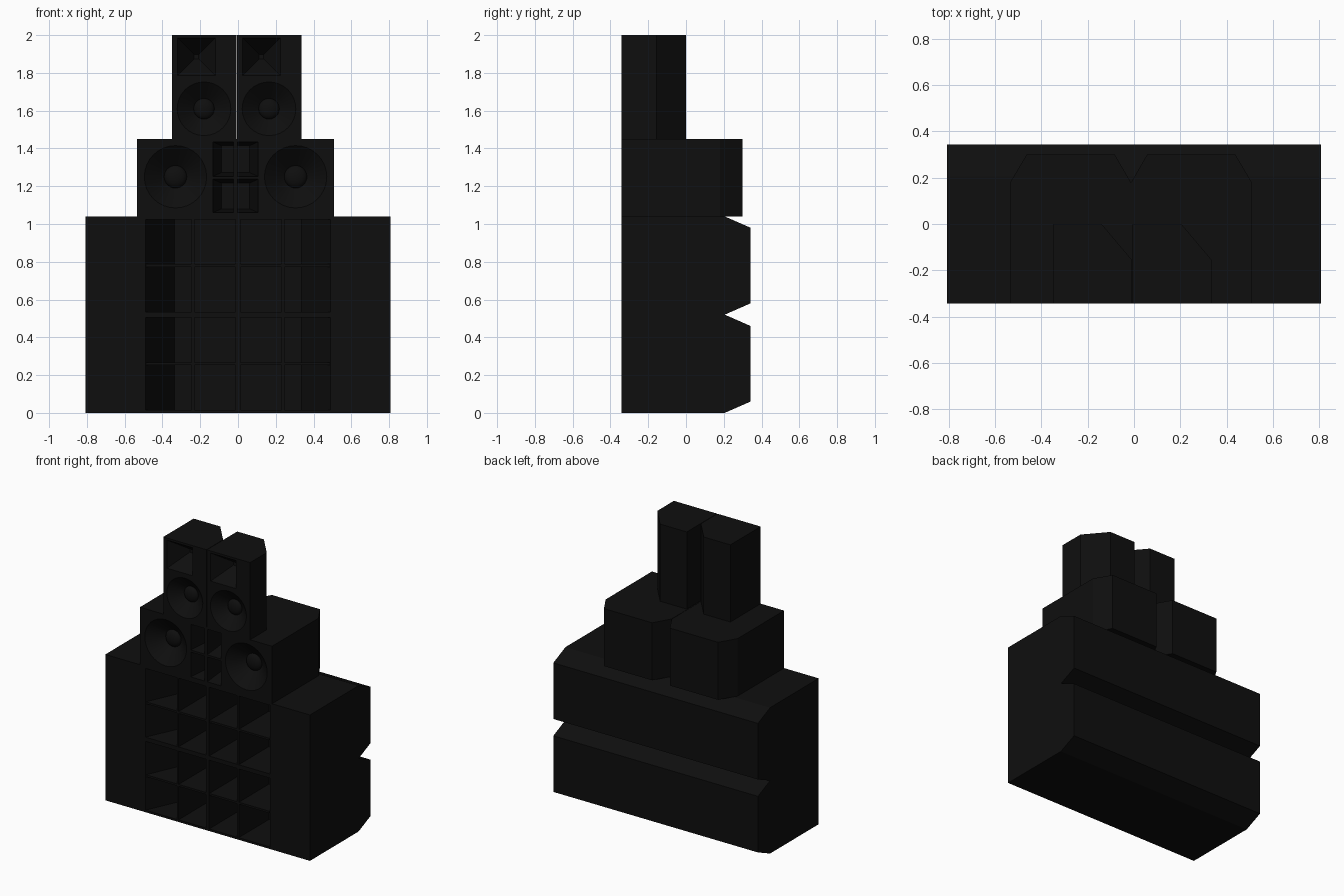
import bpy
import bmesh
from math import cos, sin, pi
from mathutils import Matrix

if "Cube" in bpy.data.objects:
    bpy.data.objects.remove(bpy.data.objects["Cube"])

black = bpy.data.materials.new("matte black")
black.use_nodes = True
BLACK = (0.0045, 0.0045, 0.0045, 1)
black.diffuse_color = BLACK
shader = black.node_tree.nodes["Principled BSDF"]
shader.inputs["Base Color"].default_value = BLACK
shader.inputs["Roughness"].default_value = 0.8

FRONT = -0.342


def finish(name, bm):
    bmesh.ops.recalc_face_normals(bm, faces=bm.faces)
    mesh = bpy.data.meshes.new(name)
    bm.to_mesh(mesh)
    bm.free()
    mesh.materials.append(black)
    obj = bpy.data.objects.new(name, mesh)
    bpy.context.collection.objects.link(obj)
    return obj


def loft(name, rings):
    """Closed solid through rings with equal point counts."""
    bm = bmesh.new()
    loops = [[bm.verts.new(p) for p in ring] for ring in rings]
    for a, b in zip(loops, loops[1:]):
        for i in range(len(a)):
            j = (i + 1) % len(a)
            bm.faces.new((a[i], a[j], b[j], b[i]))
    bm.faces.new(loops[0])
    bm.faces.new(loops[-1])
    return finish(name, bm)


def rect(x0, x1, z0, z1, y):
    return [(x0, y, z0), (x1, y, z0), (x1, y, z1), (x0, y, z1)]


def circle(x, z, r, y, n=32):
    return [(x + r * cos(2 * pi * i / n), y, z + r * sin(2 * pi * i / n)) for i in range(n)]


def box(name, x0, x1, y0, y1, z0, z1):
    return loft(name, [rect(x0, x1, z0, z1, y0), rect(x0, x1, z0, z1, y1)])


def upright(name, plan, z0, z1):
    return loft(name, [[(x, y, z) for x, y in plan] for z in (z0, z1)])


def carve(body, cutter):
    mod = body.modifiers.new("recess", 'BOOLEAN')
    mod.operation = 'DIFFERENCE'
    mod.solver = 'EXACT'
    mod.object = cutter
    bpy.context.view_layer.objects.active = body
    bpy.ops.object.modifier_apply(modifier=mod.name)
    bpy.data.objects.remove(cutter)


def carve_horn(body, mouth, throat, depth):
    carve(body, loft("horn_cutter", [rect(*mouth, FRONT - 0.03), rect(*mouth, FRONT),
                                     rect(*throat, FRONT + depth)]))


def add_driver(body, name, x, z, r, depth, cap):
    """Conical recess with a domed dust cap at its bottom."""
    carve(body, loft("cone_cutter", [circle(x, z, r, FRONT - 0.03), circle(x, z, r, FRONT),
                                     circle(x, z, cap, FRONT + depth)]))
    bm = bmesh.new()
    bmesh.ops.create_uvsphere(bm, u_segments=24, v_segments=12, radius=cap,
                              matrix=Matrix.Translation((x, FRONT + depth, z))
                              @ Matrix.Diagonal((1, 0.5, 1, 1)))
    smooth(finish(name + "_dust_cap", bm))
    smooth(body)


def smooth(obj):
    bpy.ops.object.select_all(action='DESELECT')
    obj.select_set(True)
    bpy.context.view_layer.objects.active = obj
    bpy.ops.object.shade_smooth_by_angle(angle=0.5)


# Four bass bins: two high, mirrored side to side
H = 0.52
for side, s in (("left", 1), ("right", -1)):
    for level, z in (("lower", 0), ("upper", H)):
        name = f"{side}_{level}_bass"
        profile = [(FRONT, 0), (0.205, 0), (0.342, 0.06), (0.342, H - 0.06), (0.205, H), (FRONT, H)]
        body = loft(name + "_bin", [[(s * x, y, z + h) for y, h in profile] for x in (0, 0.807)])
        zs = (z + 0.015, z + H - 0.015)
        carve_horn(body, (s * 0.012, s * 0.49, *zs), (s * 0.012, s * 0.335, *zs), 0.34)
        # Horn braces
        box(name + "_upright_brace", s * 0.23, s * 0.245, FRONT + 0.002, 0, *zs)
        mid = z + H / 2
        loft(name + "_cross_brace", [rect(s * 0.01, s * 0.488, mid - 0.007, mid + 0.007, FRONT + 0.002),
                                     rect(s * 0.01, s * 0.335, mid - 0.007, mid + 0.007, 0)])

# Two mid cabinets with tapered rear corners, mirrored about their joint
for side, s in (("left", 1), ("right", -1)):
    def mx(x):
        return -0.013 + s * x
    z0, z1 = 2 * H, 1.45
    plan = [(0.001, FRONT), (0.521, FRONT), (0.521, 0.18), (0.45, 0.3), (0.07, 0.3), (0.001, 0.18)]
    body = upright(side + "_mid_cabinet", [(mx(x), y) for x, y in plan], z0, z1)
    for low, high in ((z0 + 0.02, 1.237), (1.252, z1 - 0.015)):
        carve_horn(body, (mx(0.01), mx(0.12), low, high),
                   (mx(0.01), mx(0.075), low + 0.02, high - 0.02), 0.2)
    add_driver(body, side + "_mid", mx(0.318), 1.25, 0.165, 0.09, 0.06)

# Two top cabinets, same handed: rear tapers on one side only
for side, x0 in (("left", -0.006), ("right", -0.35)):
    plan = [(0, FRONT), (0.341, FRONT), (0.341, -0.155), (0.21, 0), (0, 0)]
    body = upright(side + "_top_cabinet", [(x0 + x, y) for x, y in plan], 1.45, 2)
    cx, cz = x0 + 0.13, 1.885
    carve_horn(body, (cx - 0.1, cx + 0.1, cz - 0.1, cz + 0.1),
               (cx - 0.012, cx + 0.012, cz - 0.012, cz + 0.012), 0.13)
    add_driver(body, side + "_top", x0 + 0.17, 1.61, 0.142, 0.075, 0.055)
